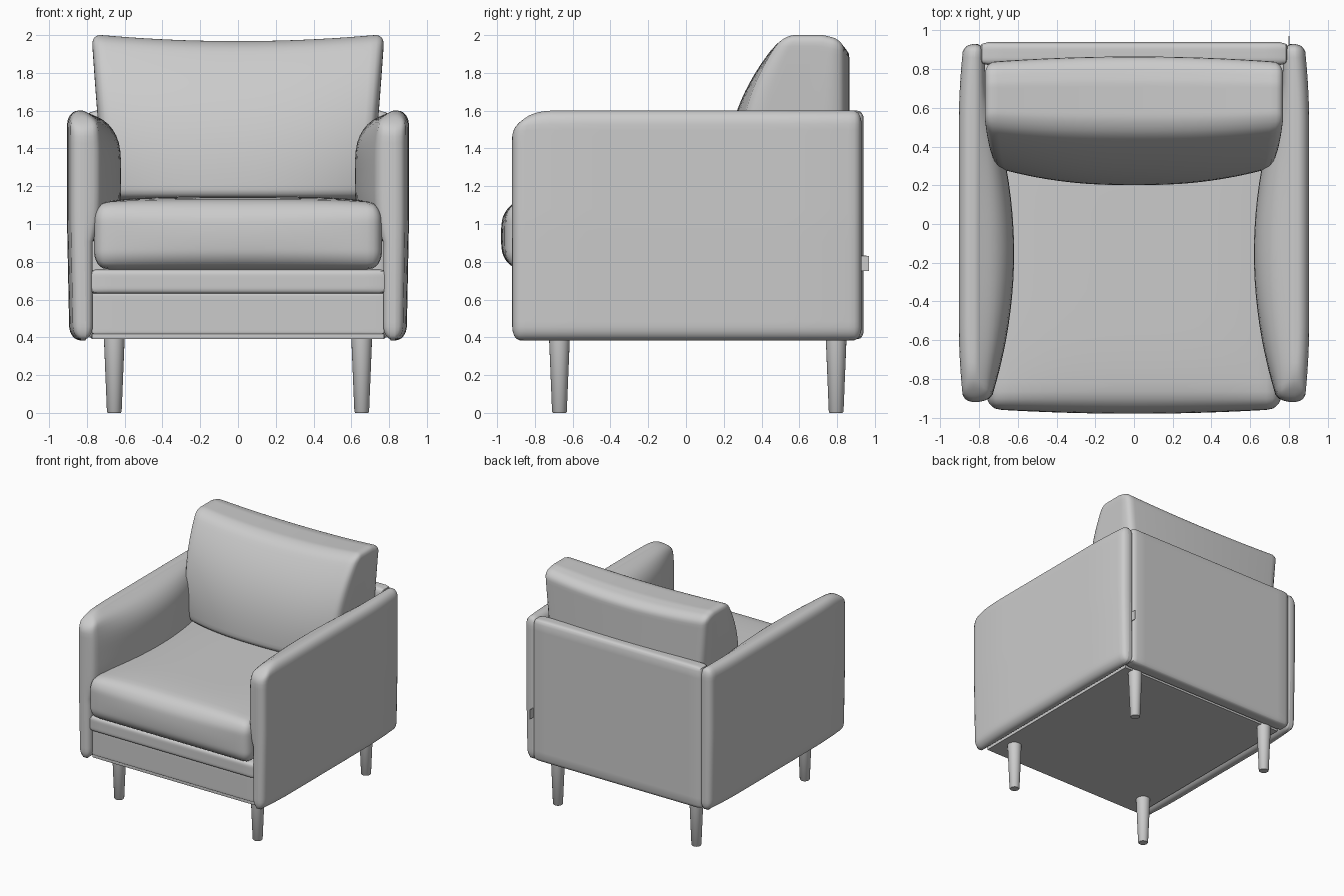
import bpy, bmesh, math
from mathutils import Vector

if "Cube" in bpy.data.objects:
    bpy.data.objects.remove(bpy.data.objects["Cube"])


def soft_box(name, center, half, radii, cuts=12, shape=None):
    """Rounded box with elliptical edge radii; shape(p) optionally deforms each point."""
    bm = bmesh.new()
    bmesh.ops.create_cube(bm, size=2)
    bmesh.ops.subdivide_edges(bm, edges=bm.edges[:], cuts=cuts, use_grid_fill=True)
    for v in bm.verts:
        inner, off = Vector(), Vector()
        for i in range(3):
            u = 0.8 * math.sin(v.co[i] * math.pi / 2) + 0.2 * v.co[i]  # denser near edges
            p, lim = u * half[i], half[i] - radii[i]
            inner[i] = max(-lim, min(lim, p))
            off[i] = (p - inner[i]) / radii[i]
        longest = max(abs(c) for c in off)
        if off.length > 1e-9:
            off = off.normalized() * longest
        p = Vector(center) + inner + Vector([off[i] * radii[i] for i in range(3)])
        v.co = shape(p) if shape else p
    bmesh.ops.recalc_face_normals(bm, faces=bm.faces)
    return finish(name, bm)


def finish(name, bm):
    me = bpy.data.meshes.new(name)
    bm.to_mesh(me)
    bm.free()
    ob = bpy.data.objects.new(name, me)
    bpy.context.collection.objects.link(ob)
    bpy.ops.object.select_all(action='DESELECT')
    ob.select_set(True)
    bpy.context.view_layer.objects.active = ob
    bpy.ops.object.shade_smooth_by_angle(angle=math.radians(40))
    return ob


# Arms: upright panels with a padded bulge on the inside
def arm_shape(side):
    def shape(p):
        x, y, z = p
        # large rounding of the front top corner
        a, b = (-0.71 - y) / 0.21, (z - 1.46) / 0.14
        if a > 0 and b > 0:
            a, b = min(a, 1), min(b, 1)
            y = -0.71 - 0.21 * a * math.sqrt(1 - b * b / 2)
            z = 1.46 + 0.14 * b * math.sqrt(1 - a * a / 2)
        if x < 0.835:
            w = min(1, (0.835 - x) / 0.06)
            along = max(0, 1 - ((y + 0.15) / 0.85) ** 2)
            up = max(0, 1 - ((z - 1.25) / 0.34) ** 4)
            x -= 0.15 * w * along * up
        else:
            x -= 0.025 * max(0, (abs(y) - 0.5) / 0.43) ** 2
            x -= 0.012 * max(0, (1.0 - z) / 0.6)
        return Vector((side * x, y, z))
    return shape


for side, label in ((1, "right"), (-1, "left")):
    soft_box(label + "_arm", (0.837, 0.005, 0.992), (0.068, 0.925, 0.608),
             (0.06, 0.04, 0.075), 30, arm_shape(side))

# Back panel
soft_box("back_panel", (0, 0.88, 0.995), (0.795, 0.06, 0.605), (0.03, 0.035, 0.035))

# Base rails and underside
soft_box("upper_rail", (0, -0.03, 0.695), (0.79, 0.87, 0.066), (0.025, 0.03, 0.03))
soft_box("lower_rail", (0, -0.015, 0.525), (0.775, 0.855, 0.11), (0.01, 0.01, 0.01))
soft_box("underside", (0, -0.02, 0.405), (0.775, 0.84, 0.015), (0.005, 0.005, 0.005), 6)


# Seat cushion: crowned top, bowed front
def seat_shape(p):
    x, y, z = p
    u, v = x / 0.765, (y + 0.11) / 0.86
    h = (z - 0.765) / 0.34
    z += 0.035 * h * max(0, 1 - u ** 4) * max(0, 1 - v ** 6)
    if y < -0.6:
        y -= 0.025 * (1 - u * u) * max(0, 1 - (2 * h - 1) ** 2)
    return Vector((x, y, z))


soft_box("seat_cushion", (0, -0.1, 0.935), (0.763, 0.855, 0.175),
         (0.07, 0.08, 0.1), 24, seat_shape)


# Back cushion: leaning front, thick bottom, dipped top edge; shaped from a unit box
def back_shape(p):
    u, v, w = p
    t = (w + 1) / 2
    front = 0.2 + 0.29 * t ** 2.5 + 0.1 * abs(u) ** 2.5 * (1 - 0.7 * t)
    rear = 0.865 - 0.03 * u * u
    x = u * (0.775 - 0.02 * math.sin(math.pi * t) - 0.1 * (1 - t) ** 3)
    y = front + (rear - front) * (v + 1) / 2
    z = 1.12 + 0.885 * t - 0.037 * t * (1 - u * u) ** 1.0
    if v > 0.3:
        z -= 0.04 * t * (v - 0.3)
    return Vector((x, y, z))


soft_box("back_cushion", (0, 0, 0), (1, 1, 1), (0.06, 0.4, 0.13), 26,
         lambda p: back_shape(Vector([max(-1, min(1, c)) for c in p])))

# Tapered round legs
for x in (-0.655, 0.655):
    for y, label in ((-0.67, "front"), (0.795, "back")):
        bm = bmesh.new()
        rings = []
        for r, z in ((0.034, 0), (0.039, 0.006), (0.056, 0.42)):
            rings.append([bm.verts.new((x + r * math.cos(i * math.tau / 24),
                                        y + r * math.sin(i * math.tau / 24), z))
                          for i in range(24)])
        for lo, hi in zip(rings, rings[1:]):
            for i in range(24):
                j = (i + 1) % 24
                bm.faces.new((lo[i], lo[j], hi[j], hi[i]))
        bm.faces.new(rings[0][::-1])
        bm.faces.new(rings[-1])
        finish(label + ("_right_leg" if x > 0 else "_left_leg"), bm)

# Small fabric tab in the rear seam
soft_box("fabric_tab", (0.8, 0.935, 0.792), (0.003, 0.035, 0.04), (0.001, 0.001, 0.001), 2)
